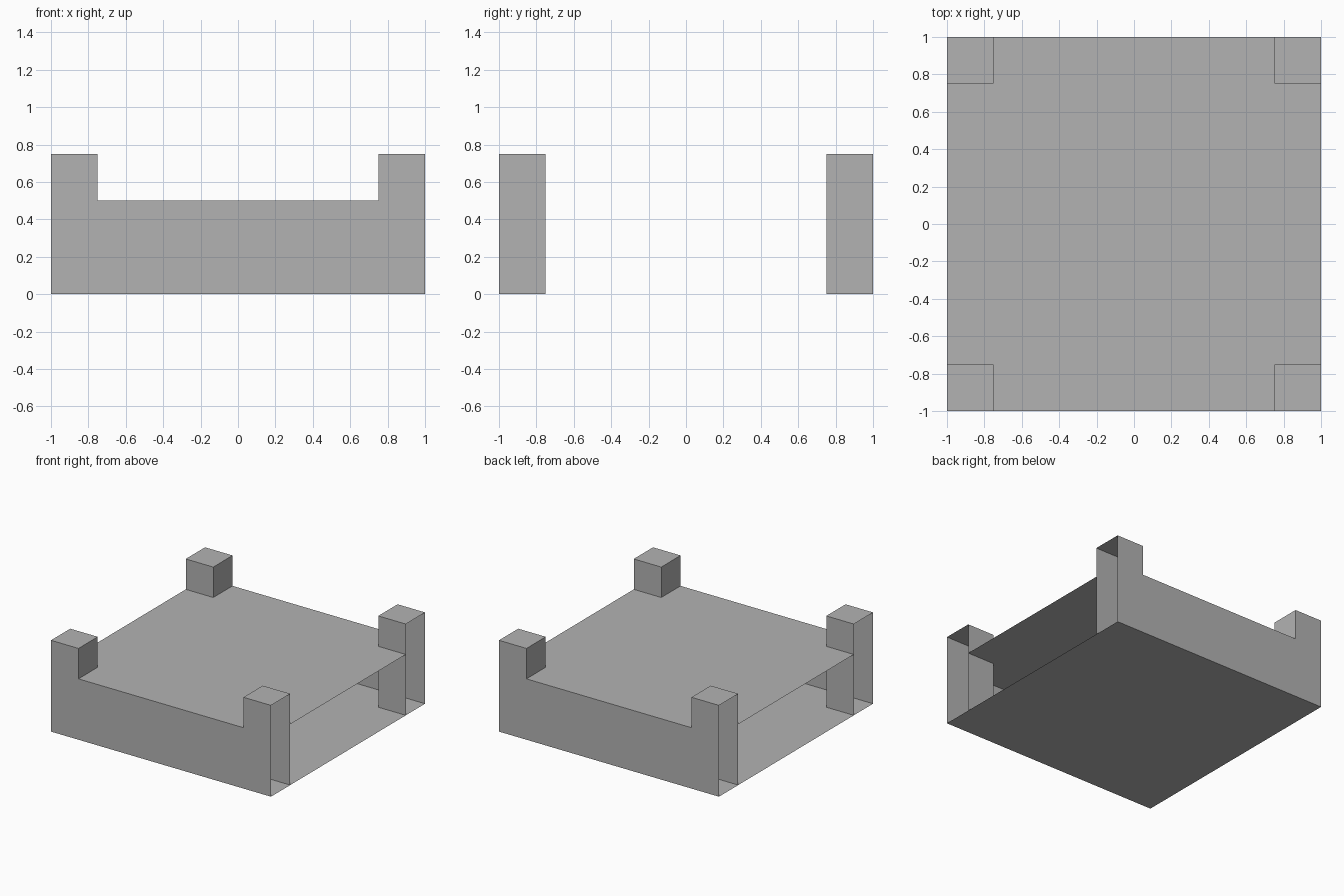
import bpy
import bmesh
from mathutils import Matrix, Vector

if "Cube" in bpy.data.objects:
    bpy.data.objects.remove(bpy.data.objects["Cube"], do_unlink=True)

HALF = 1.0      # half width of the base
INNER = 0.75    # inner edge of the corner posts
DECK = 0.5      # height of the deck
TOP = 0.75      # height of the posts

grey = bpy.data.materials.new("plain_grey")
grey.use_nodes = True
colour = (0.45, 0.45, 0.45, 1)
grey.diffuse_color = colour
grey.node_tree.nodes["Principled BSDF"].inputs["Base Color"].default_value = colour


def finish(name, bm):
    mesh = bpy.data.meshes.new(name)
    bm.to_mesh(mesh)
    bm.free()
    mesh.materials.append(grey)
    obj = bpy.data.objects.new(name, mesh)
    bpy.context.collection.objects.link(obj)
    return obj


def add_rect(bm, x0, x1, y0, y1, z):
    corners = [(x0, y0, z), (x1, y0, z), (x1, y1, z), (x0, y1, z)]
    bm.faces.new([bm.verts.new(c) for c in corners])


# Floor sheet
bm = bmesh.new()
add_rect(bm, -HALF, HALF, -HALF, HALF, 0)
finish("floor", bm)

# Deck sheet, notched around the posts
bm = bmesh.new()
add_rect(bm, -HALF, HALF, -INNER, INNER, DECK)
add_rect(bm, -INNER, INNER, -HALF, -INNER, DECK)
add_rect(bm, -INNER, INNER, INNER, HALF, DECK)
bmesh.ops.remove_doubles(bm, verts=bm.verts, dist=0.0001)
finish("deck", bm)

# Front and back panels between the posts; the two sides stay open
for name, side in (("front_panel", -1), ("back_panel", 1)):
    bm = bmesh.new()
    y = side * HALF
    corners = [(-INNER, y, 0), (INNER, y, 0), (INNER, y, DECK), (-INNER, y, DECK)]
    face = bm.faces.new([bm.verts.new(c) for c in corners])
    if side > 0:
        face.normal_flip()
    finish(name, bm)

# Hollow corner posts, open on the outer side and at the floor
size = HALF - INNER
middle = (HALF + INNER) / 2
for y_name, sy in (("front", -1), ("back", 1)):
    for x_name, sx in (("right", -1), ("left", 1)):
        bm = bmesh.new()
        place = Matrix.Translation((sx * middle, sy * middle, TOP / 2))
        scale = Matrix.Diagonal((size, size, TOP, 1))
        bmesh.ops.create_cube(bm, size=1, matrix=place @ scale)
        bm.normal_update()
        outward = Vector((sx, 0, 0))
        open_faces = [f for f in bm.faces
                      if f.normal.dot(outward) > 0.5 or f.normal.z < -0.5]
        bmesh.ops.delete(bm, geom=open_faces, context='FACES')
        finish(f"{y_name}_{x_name}_post", bm)
